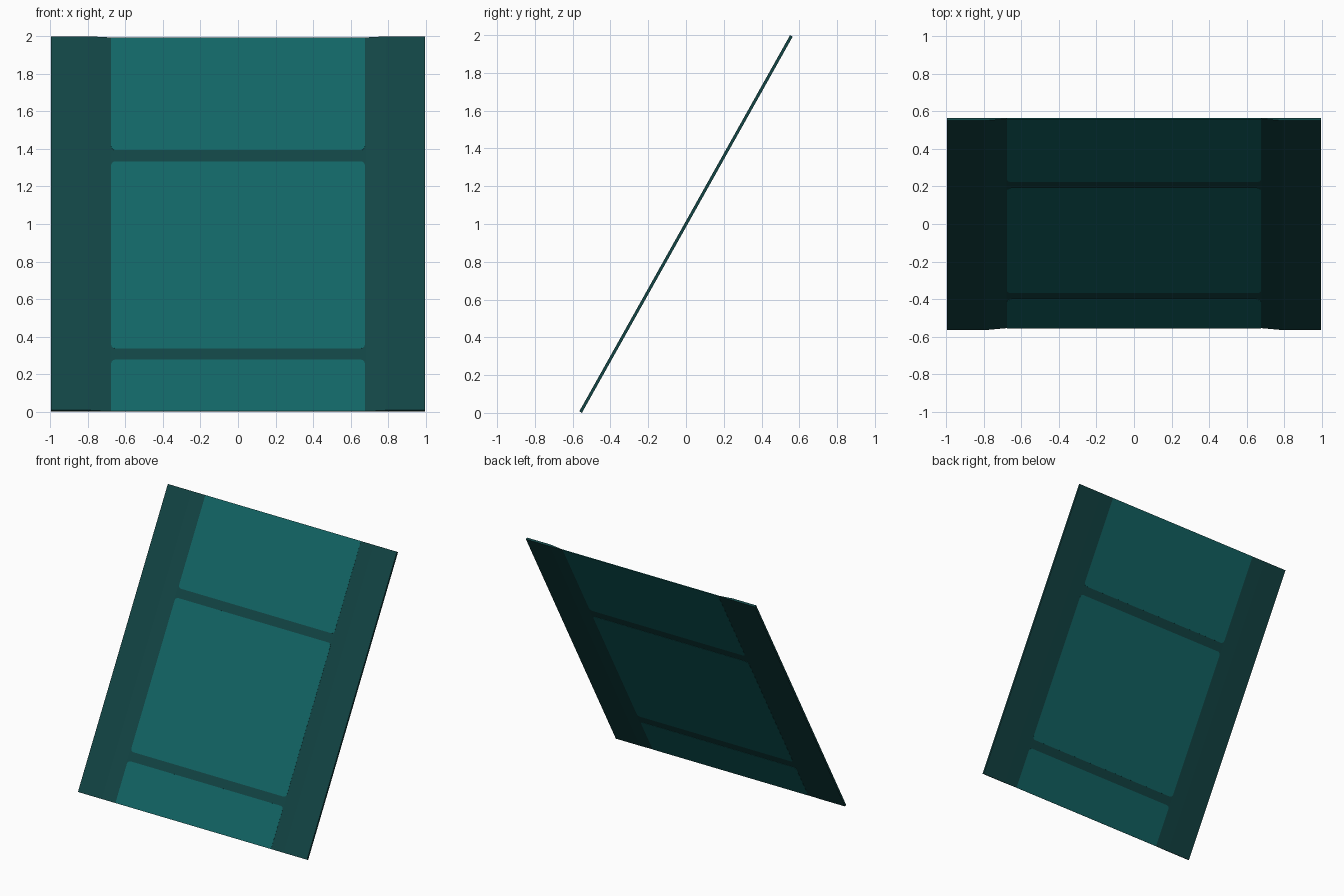
import bpy, bmesh, math
from mathutils import Matrix, Vector

if "Cube" in bpy.data.objects:
    bpy.data.objects.remove(bpy.data.objects["Cube"])

TILT = math.atan2(1.116, 1.992)      # lean away from the front
LENGTH = 2.283                       # length along the slope
PLACE = Matrix.Translation((0, -0.565, 0.008)) @ Matrix.Rotation(-TILT, 4, 'X')


def material(name, rgb):
    m = bpy.data.materials.new(name)
    m.diffuse_color = (*rgb, 1)
    m.use_nodes = True
    m.node_tree.nodes["Principled BSDF"].inputs["Base Color"].default_value = m.diffuse_color
    return m


frame_mat = material("dark teal", (0.006, 0.058, 0.058))
panel_mat = material("teal", (0.006, 0.13, 0.13))


def extrude(name, outline, vec, mat):
    """Closed outline swept along vec, then leaned onto the slope."""
    bm = bmesh.new()
    face = bm.faces.new([bm.verts.new(p) for p in outline])
    new = bmesh.ops.extrude_face_region(bm, geom=[face])["geom"]
    bmesh.ops.translate(bm, vec=Vector(vec),
                        verts=[g for g in new if isinstance(g, bmesh.types.BMVert)])
    bmesh.ops.recalc_face_normals(bm, faces=bm.faces)
    bm.transform(PLACE)
    me = bpy.data.meshes.new(name)
    bm.to_mesh(me)
    bm.free()
    me.materials.append(mat)
    ob = bpy.data.objects.new(name, me)
    bpy.context.collection.objects.link(ob)
    return ob


# Frame: thick side rails tapering to a thin middle sheet
front = [(-0.995, 0), (-0.79, 0), (-0.68, 0.0115), (0.68, 0.0115), (0.79, 0), (0.995, 0)]
back = [(0.995, 0.016), (0.79, 0.016), (0.68, 0.0145), (-0.68, 0.0145), (-0.79, 0.016), (-0.995, 0.016)]
extrude("frame", [(x, y, 0) for x, y in front + back], (0, 0, LENGTH), frame_mat)


# Panels: thin slabs showing on both sides, inner corners rounded
def panel(name, z0, z1, round_low, round_high, half=0.676, r=0.024):
    v0, v1 = [min(max((z - 0.011) / math.cos(TILT), 0), LENGTH) for z in (z0, z1)]
    pts = []
    for sx, high, start in ((1, 0, -90), (1, 1, 0), (-1, 1, 90), (-1, 0, 180)):
        v = v1 if high else v0
        if not (round_high if high else round_low):
            pts.append((sx * half, 0.0105, v))
            continue
        cx, cv = sx * (half - r), v + (-r if high else r)
        for i in range(5):
            a = math.radians(start + 22.5 * i)
            pts.append((cx + r * math.cos(a), 0.0105, cv + r * math.sin(a)))
    extrude(name, pts, (0, 0.005, 0), panel_mat)


panel("lower_panel", 0.0, 0.286, False, True)
panel("middle_panel", 0.345, 1.342, True, True)
panel("upper_panel", 1.402, 2.1, True, False)
